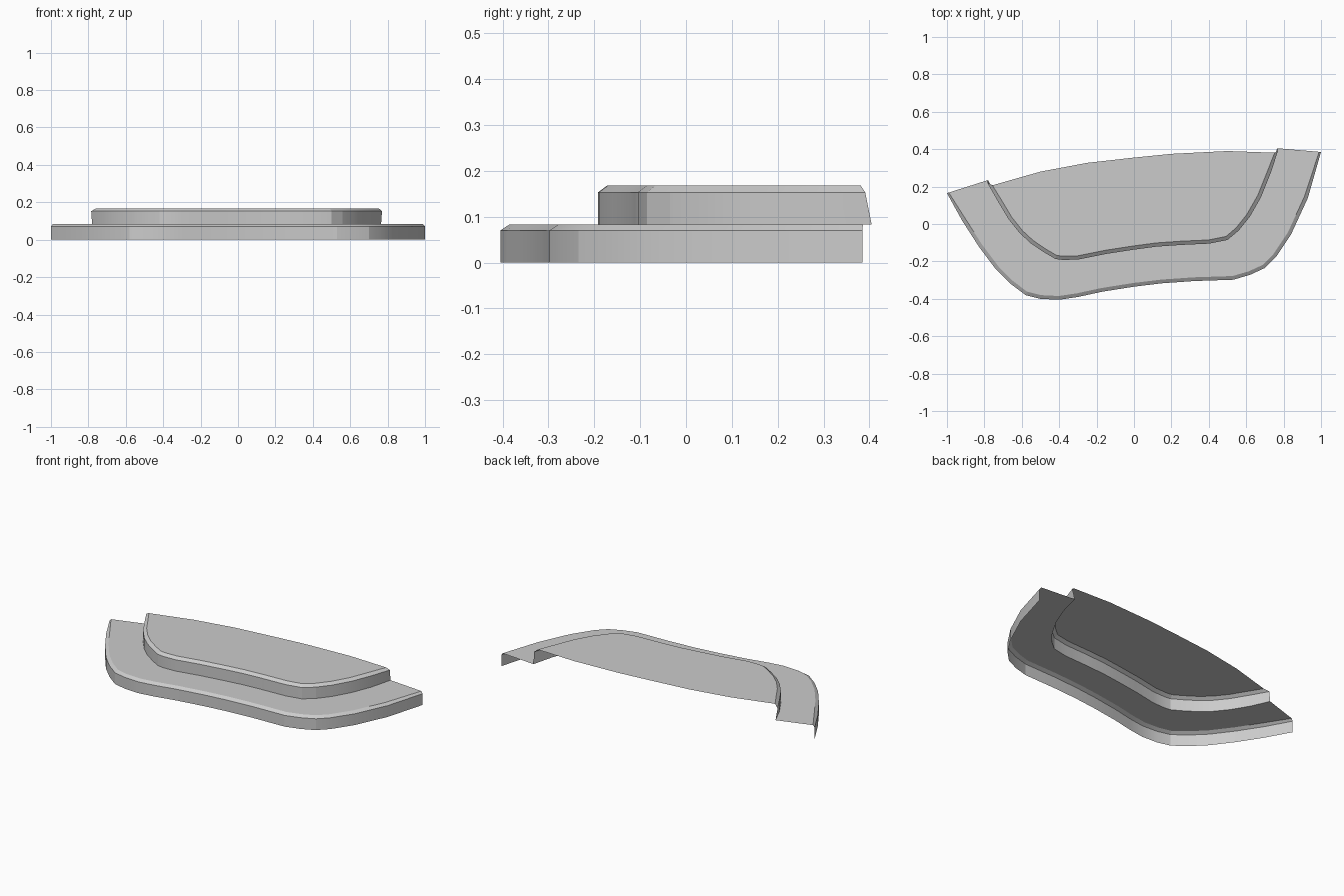
import bpy, bmesh
from mathutils import Vector

if "Cube" in bpy.data.objects:
    bpy.data.objects.remove(bpy.data.objects["Cube"])

# Plan curves, running from the right end round the front to the left end
OUTER = [(-1, .165), (-.92, .02), (-.83, -.12), (-.74, -.24), (-.66, -.32),
         (-.58, -.38), (-.5, -.4), (-.4, -.405), (-.3, -.39), (-.17, -.362),
         (0, -.335), (.15, -.317), (.32, -.305), (.53, -.298), (.62, -.272),
         (.7, -.235), (.76, -.175), (.84, -.055), (.93, .14), (1, .385)]
INNER = [(-.78, .235), (-.73, .125), (-.67, .025), (-.61, -.05), (-.55, -.105),
         (-.48, -.152), (-.42, -.187), (-.38, -.192), (-.3, -.19), (-.15, -.16),
         (0, -.137), (.12, -.121), (.25, -.112), (.4, -.105), (.5, -.085),
         (.56, -.035), (.62, .04), (.68, .145), (.73, .27), (.765, .405)]
BACK = [(.5, .39), (.2, .375), (0, .355), (-.25, .327), (-.5, .28)]
TREAD_Z, TOP_Z, EDGE = .083, .168, .02

outer = [Vector(p) for p in OUTER]
inner = [Vector(p) for p in INNER]


def inset(path, width, start, end):
    """Shift a plan curve inward, with fixed end points."""
    moved = [start]
    for a, b, c in zip(path, path[1:], path[2:]):
        d = ((b - a).normalized() + (c - b).normalized()).normalized()
        moved.append(b + Vector((-d.y, d.x)) * width)
    return moved + [end]


def toward(a, b, distance):
    return a + (b - a).normalized() * distance


# Rounded-over edges of both steps
tread_edge = inset(outer, EDGE, toward(outer[0], inner[0], EDGE / 2),
                   toward(outer[-1], inner[-1], EDGE / 2))
riser_top = inset(inner, 0, Vector((-.785, .222)), Vector((.77, .391)))
cap_edge = inset(inner, EDGE, Vector((-.757, .207)), Vector((.752, .381)))

bm = bmesh.new()


def ring(path, z):
    return [bm.verts.new((p.x, p.y, z)) for p in path]


# Open shell: lower riser, edge, tread, upper riser, edge
rings = [ring(outer, 0), ring(outer, TREAD_Z - .013), ring(tread_edge, TREAD_Z),
         ring(inner, TREAD_Z), ring(riser_top, TOP_Z - .015), ring(cap_edge, TOP_Z)]
for low, high in zip(rings, rings[1:]):
    for i in range(len(low) - 1):
        bm.faces.new((low[i], low[i + 1], high[i + 1], high[i]))

# Top platform closed by the curved back edge
bm.faces.new(rings[-1] + ring([Vector(p) for p in BACK], TOP_Z))

mesh = bpy.data.meshes.new("curved_steps")
bm.to_mesh(mesh)
bm.free()
steps = bpy.data.objects.new("curved_steps", mesh)
bpy.context.collection.objects.link(steps)

# Plain grey finish
grey = bpy.data.materials.new("plain_grey")
grey.use_nodes = True
colour = (.6, .6, .6, 1)
grey.diffuse_color = colour
for node in grey.node_tree.nodes:
    if node.type == 'BSDF_PRINCIPLED':
        node.inputs["Base Color"].default_value = colour
mesh.materials.append(grey)

# Soft curves, crisp step edges
bpy.context.view_layer.objects.active = steps
steps.select_set(True)
bpy.ops.object.shade_smooth_by_angle(angle=.2)
